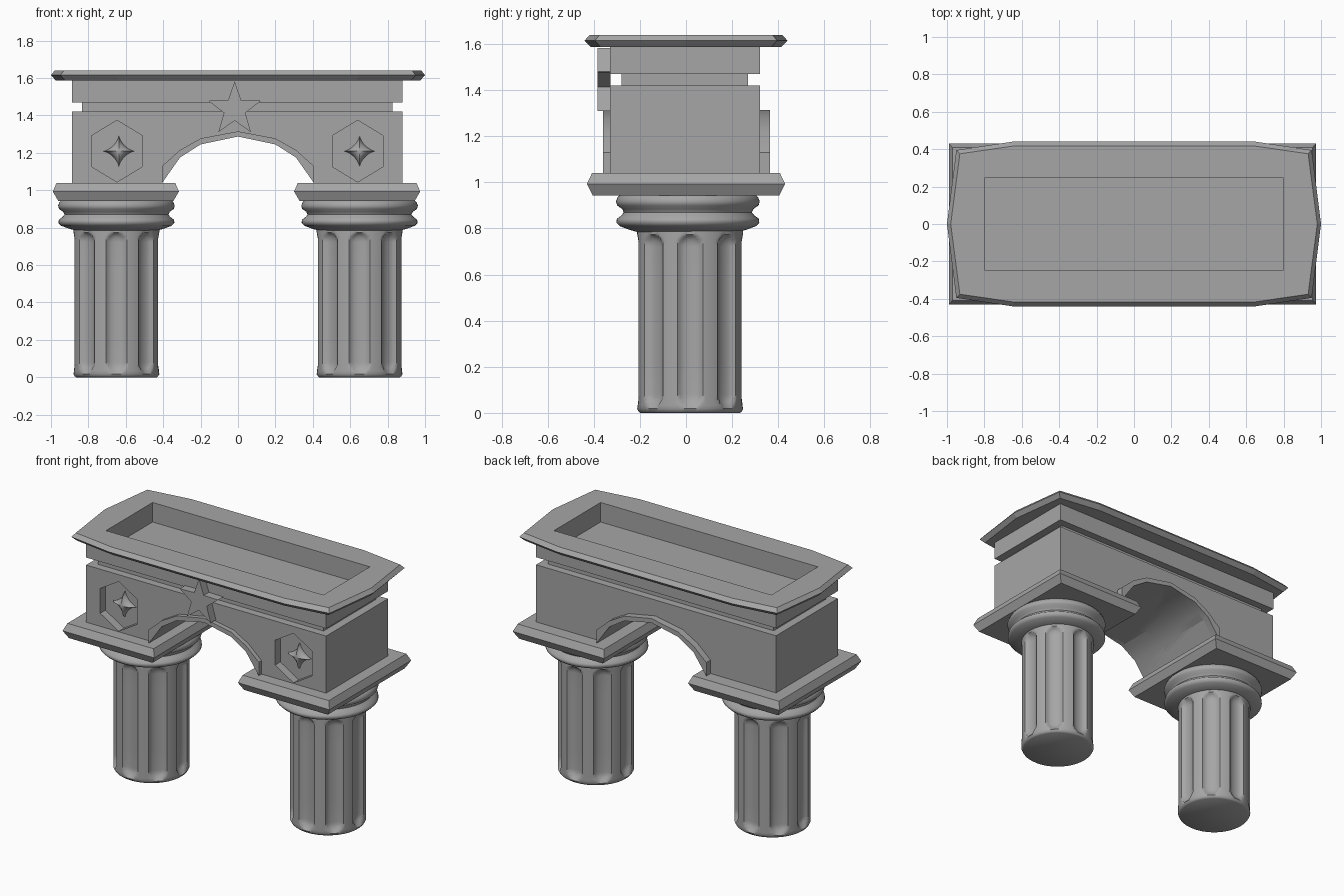
import bpy, bmesh, math
from math import sin, cos, pi, radians

cube = bpy.data.objects.get("Cube")
if cube:
    bpy.data.objects.remove(cube, do_unlink=True)

stone = bpy.data.materials.new("grey_stone")
stone.use_nodes = True
GREY = (0.38, 0.38, 0.38, 1.0)
stone.diffuse_color = GREY
stone.node_tree.nodes["Principled BSDF"].inputs["Base Color"].default_value = GREY


def loft(name, rings, smooth=None):
    """Skin a stack of equal-length closed rings and cap both ends."""
    bm = bmesh.new()
    loops = [[bm.verts.new(p) for p in ring] for ring in rings]
    n = len(loops[0])
    for a, b in zip(loops, loops[1:]):
        for i in range(n):
            j = (i + 1) % n
            bm.faces.new((a[i], a[j], b[j], b[i]))
    bm.faces.new(loops[0])
    bm.faces.new(loops[-1])
    bmesh.ops.recalc_face_normals(bm, faces=bm.faces)
    mesh = bpy.data.meshes.new(name)
    bm.to_mesh(mesh)
    bm.free()
    mesh.materials.append(stone)
    ob = bpy.data.objects.new(name, mesh)
    bpy.context.collection.objects.link(ob)
    if smooth:
        bpy.ops.object.select_all(action='DESELECT')
        ob.select_set(True)
        bpy.context.view_layer.objects.active = ob
        bpy.ops.object.shade_smooth_by_angle(angle=radians(smooth))
    return ob


def facade(name, outline, y0, y1, smooth=None):
    """Extrude an (x, z) outline from y0 to y1."""
    return loft(name, [[(x, y, z) for x, z in outline] for y in (y0, y1)], smooth)


def rect(cx, cy, hx, hy, z):
    return [(cx + sx * hx, cy + sy * hy, z)
            for sx, sy in ((-1, -1), (1, -1), (1, 1), (-1, 1))]


def box(name, cx, cy, hx, hy, z0, z1):
    return loft(name, [rect(cx, cy, hx, hy, z) for z in (z0, z1)])


def carve(target, cutter):
    """Subtract the cutter, bake the result and discard the cutter."""
    cutter.hide_render = True
    mod = target.modifiers.new("cut", 'BOOLEAN')
    mod.operation = 'DIFFERENCE'
    mod.solver = 'EXACT'
    mod.object = cutter
    bpy.context.view_layer.update()
    deps = bpy.context.evaluated_depsgraph_get()
    baked = bpy.data.meshes.new_from_object(target.evaluated_get(deps))
    target.modifiers.clear()
    target.data = baked
    bpy.data.objects.remove(cutter, do_unlink=True)


def mirrored(half):
    """Complete a left-to-centre polyline with its mirror image."""
    return half + [(-x, z) for x, z in reversed(half[:-1])]


# Main wall with the arched opening
inner = mirrored([(-0.405, 1.04), (-0.31, 1.175), (-0.2, 1.245), (0, 1.287)])
outer = mirrored([(-0.405, 1.13), (-0.31, 1.215), (-0.2, 1.277), (0, 1.315)])
wall = facade("arch_wall", [(-0.887, 1.04)] + inner +
              [(0.88, 1.04), (0.88, 1.42), (-0.887, 1.42)], -0.33, 0.32)

# Protruding arch lining
facade("arch_trim", outer + inner[::-1], -0.36, 0.365, 40)

# Hexagonal recesses, each holding a puffed four-pointed ornament
for side, x in (("right", -0.647), ("left", 0.64)):
    hexagon = [(x + 0.157 * sin(k * pi / 3), 1.209 + 0.165 * cos(k * pi / 3))
               for k in range(6)]
    carve(wall, facade("recess_cutter", hexagon, -0.5, -0.275))
    rings = []
    for k in range(8):
        t = k / 7 * pi / 2 * 0.95
        s, y = 0.086 * cos(t), -0.27 - 0.045 * sin(t)
        rings.append([(x + 0.01 + s * cos(a) ** 3, y, 1.209 + s * sin(a) ** 3)
                      for a in (i * pi / 24 for i in range(48))])
    loft(side + "_ornament", rings, 60)

# Frieze: narrow neck and upper block
box("frieze_neck", -0.004, -0.005, 0.83, 0.275, 1.41, 1.48)
frieze = box("frieze_block", -0.004, -0.005, 0.884, 0.325, 1.47, 1.59)

# Cornice with a tapered plan and a pointed edge
plan = [(-1, 0), (-0.95, -0.395), (-0.65, -0.44), (0.65, -0.44),
        (0.95, -0.395), (1, 0), (0.95, 0.395), (0.65, 0.44),
        (-0.65, 0.44), (-0.95, 0.395)]
cornice = loft("cornice", [[(x * sx, y * sy, z) for x, y in plan]
                           for sx, sy, z in ((0.975, 0.94, 1.588),
                                             (1, 1, 1.615),
                                             (0.98, 0.95, 1.64))])

# Sunken basin in the top
for part in (frieze, cornice):
    carve(part, box("basin_cutter", 0, 0, 0.8, 0.245, 1.51, 1.8))

# Five-pointed star on the front
star = [((0.148 if k % 2 == 0 else 0.06) * sin(k * pi / 5) - 0.018,
         1.432 + (0.15 if k % 2 == 0 else 0.06) * cos(k * pi / 5))
        for k in range(10)]
facade("front_star", star, -0.385, -0.328)


def flute(a, z):
    """Depth of the round-ended groove at angle a and height z."""
    period = pi / 4
    off = (a + period / 2) % period - period / 2
    dz = max(0.08 - z, 0, z - 0.72)
    u = math.hypot(off * 0.23, dz) / 0.054
    return 0.03 * math.sqrt(max(0, 1 - u * u))


SEG = 128
ANGLES = [i * 2 * pi / SEG for i in range(SEG)]
LEVELS = [0, 0.006, 0.018] + [0.018 + 0.0155 * k for k in range(1, 5)] + \
         [0.2, 0.4, 0.6] + [0.72 + 0.011 * k for k in range(8)]
CAPITAL = [(0.22, 0.785), (0.255, 0.795), (0.295, 0.81), (0.31, 0.825),
           (0.308, 0.842), (0.288, 0.857), (0.278, 0.87), (0.285, 0.885),
           (0.307, 0.9), (0.312, 0.918), (0.305, 0.935), (0.29, 0.95)]

for side, s in (("right", -1), ("left", 1)):
    cx = 0.65 * s
    # Fluted shaft with a rounded foot
    rings = []
    for z in LEVELS:
        r = 0.23 - 0.014 * max(0, 1 - z / 0.018) ** 2
        rings.append([(cx + (r - flute(a, z)) * cos(a),
                       0.018 + (r - flute(a, z)) * sin(a), z) for a in ANGLES])
    loft(side + "_column_shaft", rings, 45)
    # Double-roll capital
    loft(side + "_capital", [[(cx + r * cos(a), 0.008 + r * sin(a), z)
                              for a in ANGLES[::2]] for r, z in CAPITAL], 60)
    # Square slab with a pointed edge
    bx = cx - 0.003 if s < 0 else cx - 0.013
    loft(side + "_slab", [rect(bx, 0, hx, hy, z) for hx, hy, z in
                          ((0.308, 0.405, 0.943), (0.337, 0.43, 0.993),
                           (0.317, 0.408, 1.04))])
